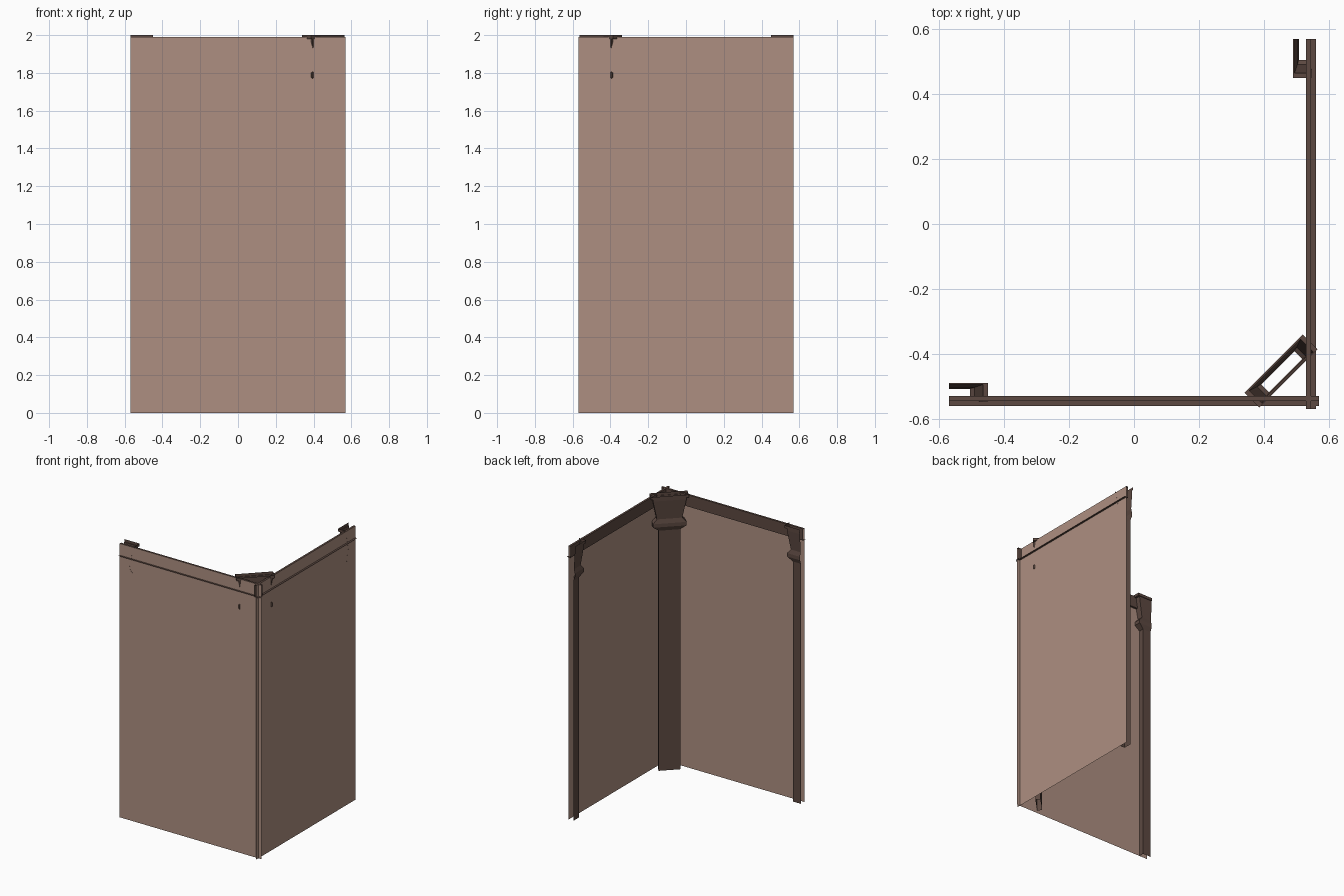
import bpy, bmesh, math
from mathutils import Vector

if "Cube" in bpy.data.objects:
    bpy.data.objects.remove(bpy.data.objects["Cube"])


def material(name, rgb):
    m = bpy.data.materials.new(name)
    m.diffuse_color = (*rgb, 1)
    m.use_nodes = True
    m.node_tree.nodes["Principled BSDF"].inputs["Base Color"].default_value = m.diffuse_color
    return m


PLASTER = material("plaster_tan", (0.42, 0.275, 0.22))
WOOD = material("dark_wood", (0.107, 0.066, 0.053))

H = 0.57        # half length of each wall
P = 0.545       # distance of the wall planes from the centre


def front(p):   # wall along the front
    return Vector(p)


def side(p):    # same wall mirrored across the corner diagonal
    return Vector((-p[1], -p[0], p[2]))


def make(name, strips, place, mat, closed=False, flip=False):
    """Skin a list of equal-length point rows into flat quads."""
    bm = bmesh.new()
    rows = [[bm.verts.new(place(p)) for p in row] for row in strips]
    n = len(rows[0])
    for a, b in zip(rows, rows[1:]):
        for i in range(n if closed else n - 1):
            j = (i + 1) % n
            quad = [a[i], a[j], b[j], b[i]]
            bm.faces.new(quad[::-1] if flip else quad)
    me = bpy.data.meshes.new(name)
    bm.to_mesh(me)
    bm.free()
    me.materials.append(mat)
    ob = bpy.data.objects.new(name, me)
    bpy.context.collection.objects.link(ob)
    return ob


# Column profile: half width, forward bulge, height
PROFILE = [(.072, 0, 0), (.072, 0, 1.745), (.112, .012, 1.775),
           (.112, .012, 1.80), (.085, .004, 1.83), (.112, .013, 1.965),
           (.112, .013, 1.98), (.127, .018, 1.98), (.127, .018, 2.0)]

for label, place, flip in (("front", front, False), ("side", side, True)):
    # thin wall sheet
    make(label + "_wall_panel",
         [[(-H, -P, z), (H, -P, z)] for z in (0, 1.99)], place, PLASTER, flip=flip)

    # top beam: open channel whose lower flange shows outside the wall
    section = [(-P, 1.99), (-.53, 1.99), (-.53, 1.905), (-.56, 1.905)]
    make(label + "_top_beam",
         [[(x, y, z) for y, z in section] for x in (-H, H)], place, WOOD, flip=flip)

    # half column at the free end, open at the back and the cut end
    rows = []
    for w, v, z in PROFILE:
        x, y = -.577 + w, -.507 + v
        rows.append([(x, -.5455, z), (x, y, z), (-H, y, z)])
    make(label + "_end_half_column", rows, place, WOOD, flip=flip)

# Corner column set across the diagonal, hollow
c = math.sqrt(0.5)


def diagonal(p):
    t, s, z = p
    return Vector(((s + t) * c, (t - s) * c, z))


rows = []
for w, v, z in PROFILE:
    f, r = .626 - v, .66 + v * .65
    rows.append([(-w, f, z), (-w, r, z), (w, r, z), (w, f, z)])
make("corner_column", rows, diagonal, WOOD, closed=True)
